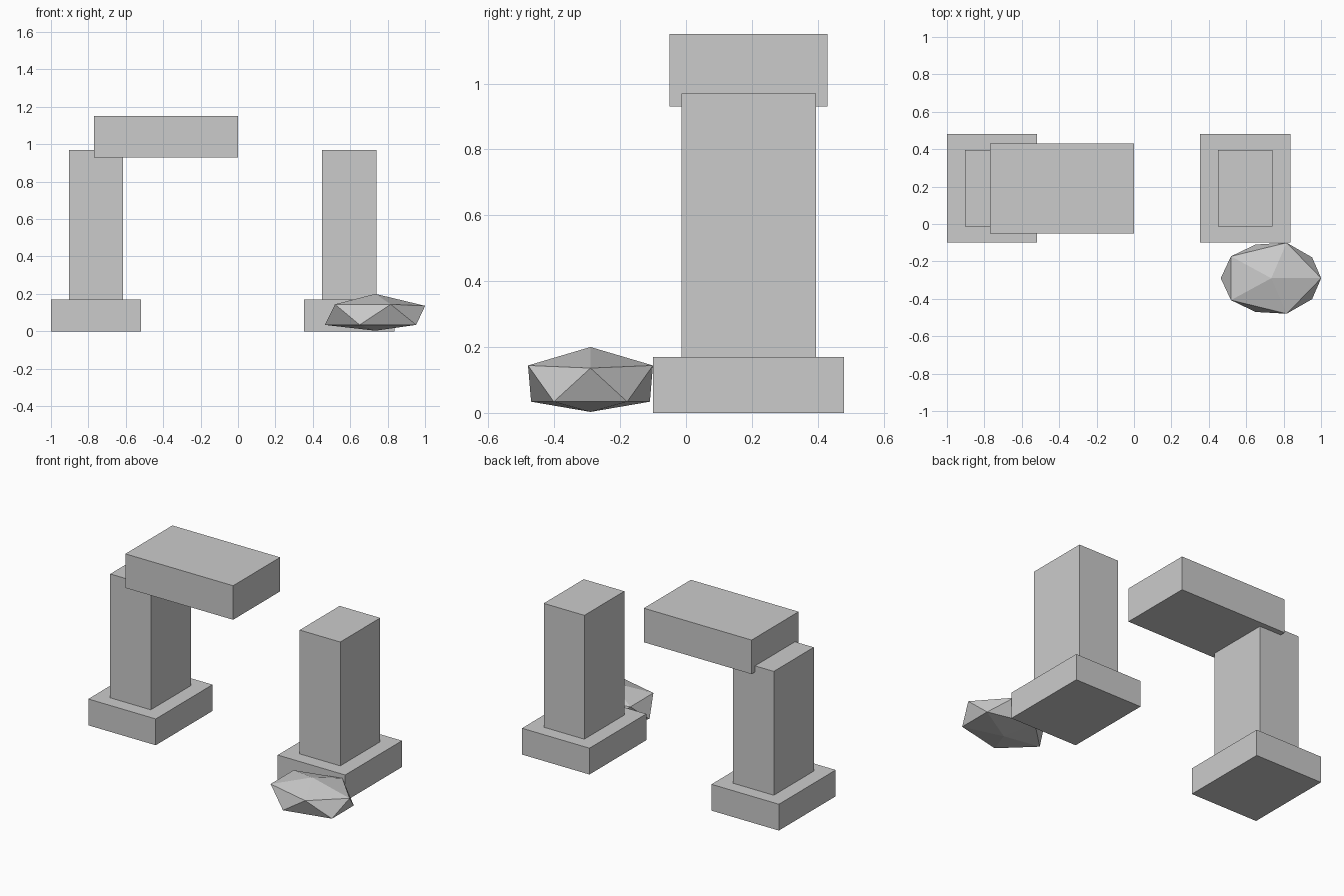
import bpy
import bmesh

if "Cube" in bpy.data.objects:
    bpy.data.objects.remove(bpy.data.objects["Cube"])


def box(name, lo, hi):
    """Box spanning two opposite corners."""
    centre = [(a + b) / 2 for a, b in zip(lo, hi)]
    bpy.ops.mesh.primitive_cube_add(size=1, location=centre)
    ob = bpy.context.object
    ob.name = name
    ob.scale = [b - a for a, b in zip(lo, hi)]
    bpy.ops.object.transform_apply(location=False, rotation=False, scale=True)
    return ob


# Two pillars on plinths
for side, x in (("left", -0.759), ("right", 0.595)):
    box(side + "_plinth", (x - 0.241, -0.10, 0), (x + 0.241, 0.48, 0.17))
    box(side + "_pillar", (x - 0.145, -0.013, 0.17), (x + 0.145, 0.395, 0.97))

# Broken lintel resting on the left pillar only
box("broken_lintel", (-0.77, -0.05, 0.93), (0.0, 0.43, 1.15))

# Fallen rock: squashed icosahedron, its two rings slightly uneven
bm = bmesh.new()
bmesh.ops.create_icosphere(bm, subdivisions=1, radius=1)
for v in bm.verts:
    x, y, z = v.co
    if z > 0.9:
        v.co = (0, 0, 0.20)
    elif z > 0:
        v.co = (x * 0.298, y * 0.223, 0.136 if x > 0.8 else 0.144)
    elif z > -0.9:
        v.co = (x * 0.302, y * 0.212, 0.034)
    else:
        v.co = (0, 0, 0.003)
mesh = bpy.data.meshes.new("fallen_rock")
bm.to_mesh(mesh)
bm.free()
rock = bpy.data.objects.new("fallen_rock", mesh)
rock.location = (0.734, -0.29, 0)
bpy.context.collection.objects.link(rock)
